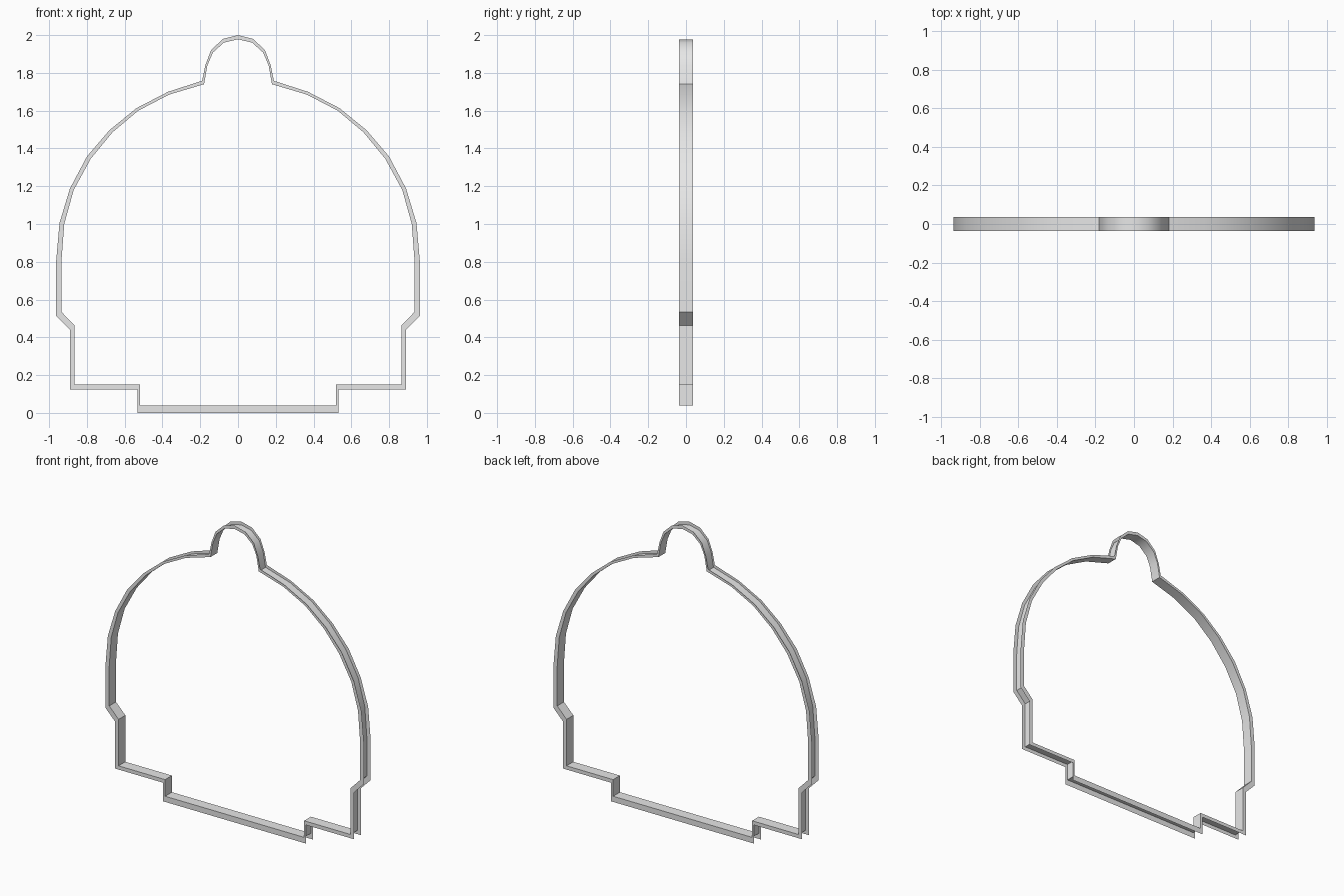
import bpy
import bmesh
import math

cube = bpy.data.objects.get("Cube")
if cube:
    bpy.data.objects.remove(cube, do_unlink=True)

HALF_DEPTH = 0.036

# Right half of the wall outline and the flange rim, from the crown down (x, z)
WALL = [(0, 1.978), (0.075, 1.96), (0.133, 1.908), (0.162, 1.84), (0.18, 1.74),
        (0.365, 1.685), (0.528, 1.6), (0.665, 1.485), (0.78, 1.345), (0.87, 1.18),
        (0.92, 1.0), (0.935, 0.8), (0.935, 0.535), (0.865, 0.463),
        (0.865, 0.15), (0.518, 0.15), (0.518, 0.038)]
RIM = [(0, 2.0), (0.08, 1.98), (0.143, 1.92), (0.173, 1.84), (0.19, 1.758),
       (0.37, 1.7), (0.538, 1.613), (0.68, 1.497), (0.8, 1.357), (0.89, 1.187),
       (0.945, 1.005), (0.963, 0.8), (0.963, 0.515), (0.89, 0.44),
       (0.89, 0.125), (0.533, 0.125), (0.533, 0)]


def mirrored(half):
    """Close a half outline that starts on the centre line."""
    return half + [(-x, z) for x, z in reversed(half[1:])]


def add_loop(bm, outline, y):
    return [bm.verts.new((x, y, z)) for x, z in outline]


def bridge(bm, a, b):
    n = len(a)
    for i in range(n):
        j = (i + 1) % n
        bm.faces.new((a[i], a[j], b[j], b[i]))


metal = bpy.data.materials.new("light grey")
metal.use_nodes = True
grey = (0.8, 0.8, 0.8, 1)
metal.diffuse_color = grey
metal.node_tree.nodes["Principled BSDF"].inputs["Base Color"].default_value = grey

# Open channel: front flange, inner wall, back flange
bm = bmesh.new()
wall, rim = mirrored(WALL), mirrored(RIM)
loops = [add_loop(bm, rim, -HALF_DEPTH), add_loop(bm, wall, -HALF_DEPTH),
         add_loop(bm, wall, HALF_DEPTH), add_loop(bm, rim, HALF_DEPTH)]
for a, b in zip(loops, loops[1:]):
    bridge(bm, a, b)
bm.normal_update()

# The flange faces look away from the middle, the wall looks into the ring
front = next(f for f in bm.faces if abs(f.normal.y) > 0.9 and f.calc_center_median().y < 0)
if front.normal.y > 0:
    bmesh.ops.reverse_faces(bm, faces=bm.faces[:])

mesh = bpy.data.meshes.new("channel_frame")
bm.to_mesh(mesh)
bm.free()
mesh.materials.append(metal)
frame = bpy.data.objects.new("channel_frame", mesh)
bpy.context.collection.objects.link(frame)

# Smooth the curved runs, keep the corners crisp
bpy.context.view_layer.objects.active = frame
frame.select_set(True)
bpy.ops.object.shade_smooth_by_angle(angle=math.radians(40))
